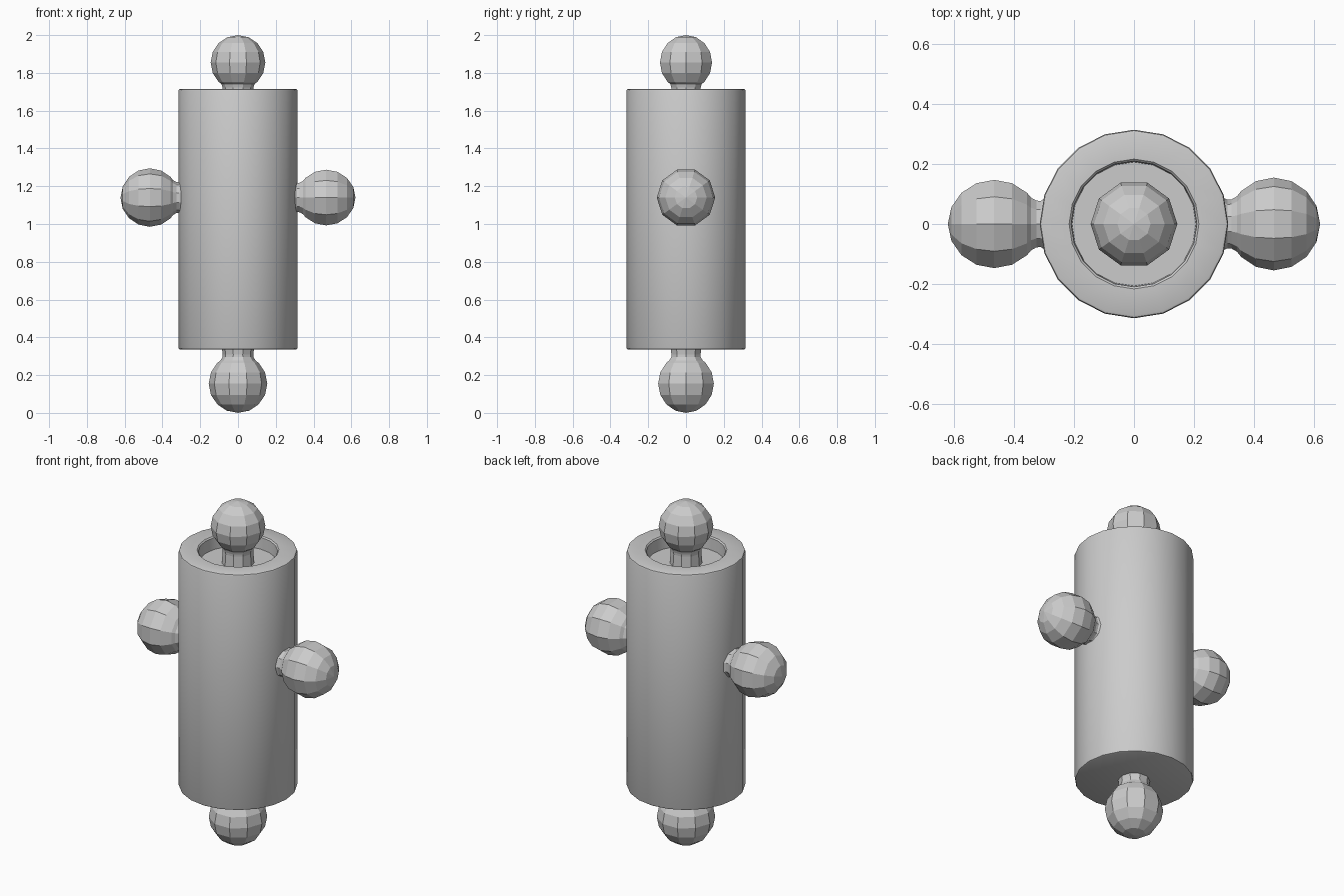
import bpy, bmesh, math
from mathutils import Matrix

if "Cube" in bpy.data.objects:
    bpy.data.objects.remove(bpy.data.objects["Cube"])


def lathe(name, profile, sides, matrix, smooth=False):
    """Revolve (radius, height) points around local z; radius 0 makes a pole."""
    bm = bmesh.new()
    rings = []
    for r, h in profile:
        if r < 1e-6:
            rings.append([bm.verts.new((0, 0, h))] * sides)
        else:
            rings.append([bm.verts.new((r * math.cos(2 * math.pi * i / sides),
                                        r * math.sin(2 * math.pi * i / sides), h))
                          for i in range(sides)])
    for a, b in zip(rings, rings[1:]):
        for i in range(sides):
            j = (i + 1) % sides
            bm.faces.new(dict.fromkeys((a[i], a[j], b[j], b[i])))
    bmesh.ops.recalc_face_normals(bm, faces=bm.faces)
    mesh = bpy.data.meshes.new(name)
    bm.to_mesh(mesh)
    bm.free()
    obj = bpy.data.objects.new(name, mesh)
    bpy.context.collection.objects.link(obj)
    obj.matrix_world = matrix
    if smooth:
        bpy.context.view_layer.objects.active = obj
        obj.select_set(True)
        bpy.ops.object.shade_smooth_by_angle(angle=math.radians(30))
        obj.select_set(False)
    return obj


def knob(name, radius, length, matrix):
    """Ten-sided ball at the local origin, with a neck running down local -z."""
    profile = [(radius * math.sin(math.radians(a)), radius * math.cos(math.radians(a)))
               for a in (0, 22.5, 45, 67.5, 90, 112.5, 135)]
    profile[0] = (0, radius)
    # Concave fillet from the ball into the neck
    profile += [(radius * 0.6, -radius * 0.79), (0.082, -radius * 0.91),
                (0.081, -radius), (0.087, -length), (0, -length)]
    return lathe(name, profile, 10, matrix)


# Barrel with softened rims and a shallow round recess on top
lathe("barrel", [(0, 0.335), (0.305, 0.335), (0.312, 0.338), (0.315, 0.345),
                 (0.315, 1.705), (0.312, 1.712), (0.305, 1.715),
                 (0.217, 1.715), (0.210, 1.708), (0.207, 1.64), (0, 1.64)],
      20, Matrix(), smooth=True)

# End knobs, the upper neck rising from the recess floor
knob("top_knob", 0.145, 0.225, Matrix.Translation((0, 0, 1.855)))
knob("bottom_knob", 0.155, 0.20, Matrix.Translation((0, 0, 0.155))
     @ Matrix.Rotation(math.pi, 4, 'X'))

# Side knobs pointing outwards
for name, side, twist in (("right_knob", 1, math.pi / 2), ("left_knob", -1, 0)):
    knob(name, 0.155, 0.165, Matrix.Translation((0.467 * side, 0, 1.14))
         @ Matrix.Rotation(side * math.pi / 2, 4, 'Y') @ Matrix.Rotation(twist, 4, 'Z'))
